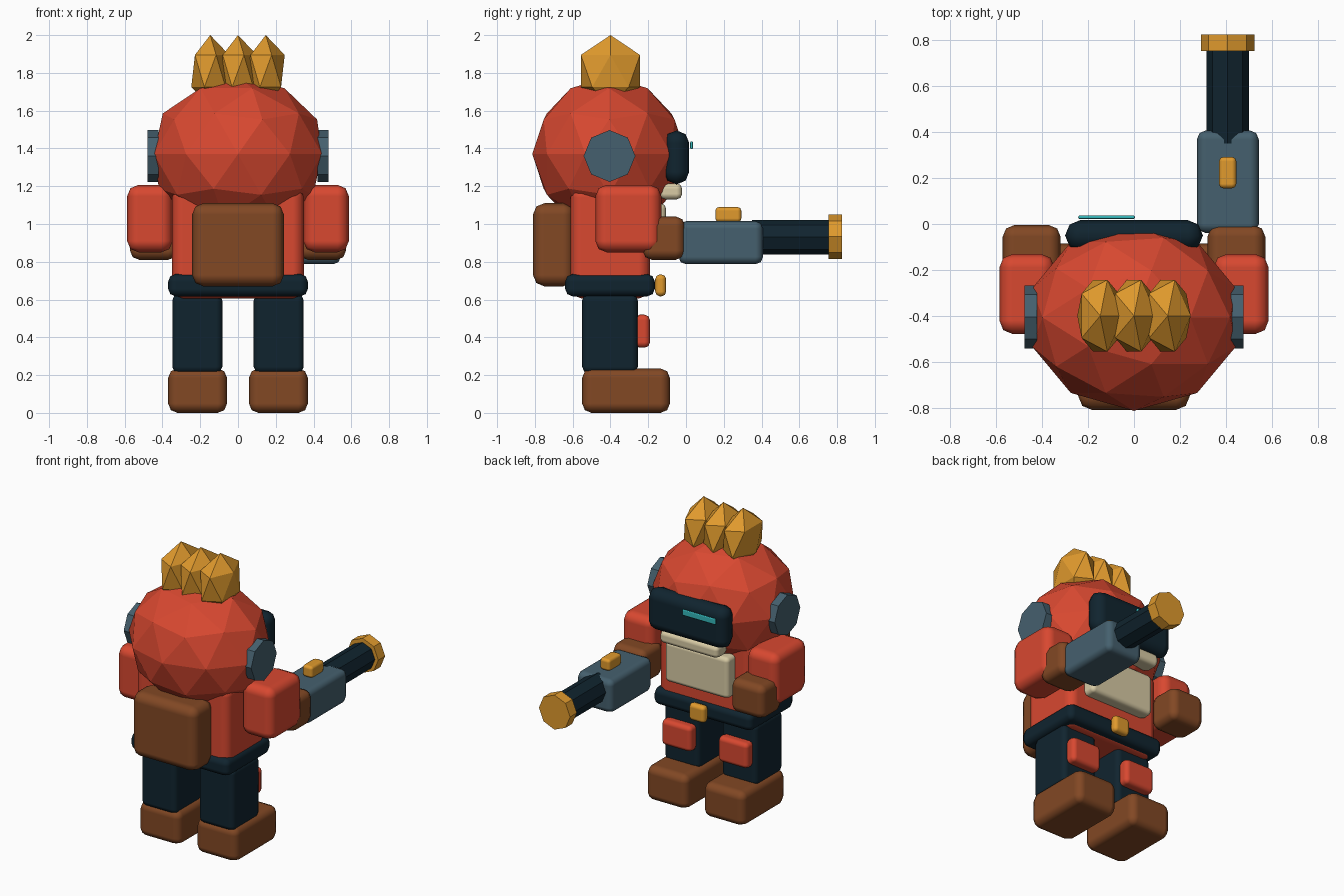
import bpy, math

if "Cube" in bpy.data.objects:
    bpy.data.objects.remove(bpy.data.objects["Cube"])


def material(name, hex_code):
    rgb = [int(hex_code[i:i + 2], 16) / 255 for i in (0, 2, 4)]
    lin = [c / 12.92 if c <= 0.04045 else ((c + 0.055) / 1.055) ** 2.4 for c in rgb]
    m = bpy.data.materials.new(name)
    m.diffuse_color = (*lin, 1)
    m.use_nodes = True
    m.node_tree.nodes["Principled BSDF"].inputs["Base Color"].default_value = m.diffuse_color
    return m


RED = material("red", "D84830")
GOLD = material("gold", "E09A2D")
NAVY = material("dark navy", "10242F")
SLATE = material("slate", "45606E")
BROWN = material("brown", "824824")
CREAM = material("cream", "D8CBA5")
CYAN = material("cyan", "35B8BC")


def finish(name, mat, scale=None):
    ob = bpy.context.object
    ob.name = name
    if scale:
        ob.scale = scale
        bpy.ops.object.transform_apply(location=False, rotation=False, scale=True)
    ob.data.materials.append(mat)
    return ob


def box(name, mat, x, y, z, bevel, segments=2):
    """Rounded box given by its (min, max) range on each axis."""
    r = (x, y, z)
    bpy.ops.mesh.primitive_cube_add(size=1, location=[(a + b) / 2 for a, b in r])
    ob = finish(name, mat, [b - a for a, b in r])
    mod = ob.modifiers.new("rounded edges", 'BEVEL')
    mod.width = bevel
    mod.segments = segments
    mod.harden_normals = True
    for p in ob.data.polygons:
        p.use_smooth = True
    return ob


def pair(name, mat, x, y, z, bevel):
    """The same box on both sides of x = 0."""
    box("right_" + name, mat, x, y, z, bevel)
    box("left_" + name, mat, (-x[1], -x[0]), y, z, bevel)


def ball(name, mat, loc, scale, subdivisions):
    bpy.ops.mesh.primitive_ico_sphere_add(subdivisions=subdivisions, radius=1, location=loc)
    return finish(name, mat, scale)


def octagon(name, mat, loc, radius, depth, rot):
    bpy.ops.mesh.primitive_cylinder_add(vertices=8, radius=radius, depth=depth,
                                        location=loc, rotation=rot)
    return finish(name, mat)


# Head with crest and ear discs
ball("head", RED, (0, -0.407, 1.37), (0.468, 0.407, 0.41), 2)
for i in (-1, 0, 1):
    ball(f"crest_spike_{i + 2}", GOLD, (0.147 * i, -0.4, 1.81), (0.112, 0.184, 0.19), 1)
for side, s in (("right", 1), ("left", -1)):
    octagon(side + "_ear_disc", SLATE, (0.45 * s, -0.405, 1.36), 0.137, 0.056,
            (0, math.pi / 2, 0))

# Visor, its glowing slit and the chin guard
box("visor", NAVY, (-0.30, 0.30), (-0.117, 0.017), (1.21, 1.495), 0.066)
box("visor_slit", CYAN, (-0.243, 0.004), (0.022, 0.037), (1.397, 1.437), 0.006)
box("chin_guard", CREAM, (-0.22, 0.22), (-0.14, -0.02), (1.13, 1.215), 0.03)

# Torso, chest plate, belt and backpack
box("torso", RED, (-0.35, 0.35), (-0.612, -0.19), (0.605, 1.2), 0.06)
box("chest_plate", CREAM, (-0.24, 0.24), (-0.21, -0.105), (0.83, 1.11), 0.03)
box("belt", NAVY, (-0.37, 0.37), (-0.64, -0.165), (0.617, 0.735), 0.04)
box("buckle", GOLD, (-0.06, 0.06), (-0.163, -0.105), (0.617, 0.733), 0.025)
box("backpack", BROWN, (-0.243, 0.243), (-0.81, -0.59), (0.67, 1.11), 0.06)

# Arms and gloves
pair("arm", RED, (0.346, 0.587), (-0.48, -0.13), (0.85, 1.207), 0.06)
pair("glove", BROWN, (0.32, 0.572), (-0.23, -0.005), (0.81, 1.04), 0.05)

# Legs, knee pads and boots
pair("leg", NAVY, (0.083, 0.348), (-0.55, -0.255), (0.21, 0.63), 0.035)
pair("knee_pad", RED, (0.1, 0.325), (-0.275, -0.19), (0.345, 0.52), 0.03)
pair("boot", BROWN, (0.058, 0.37), (-0.55, -0.085), (0.0, 0.235), 0.05)

# Arm cannon on the right hand
along_y = (math.pi / 2, 0, 0)
box("cannon_body", SLATE, (0.274, 0.544), (-0.04, 0.408), (0.787, 1.015), 0.04)
octagon("cannon_barrel", NAVY, (0.408, 0.56, 0.93), 0.092, 0.42, along_y)
octagon("cannon_muzzle", GOLD, (0.408, 0.79, 0.933), 0.117, 0.073, along_y)
box("cannon_sight", GOLD, (0.37, 0.446), (0.155, 0.293), (1.01, 1.09), 0.02)
